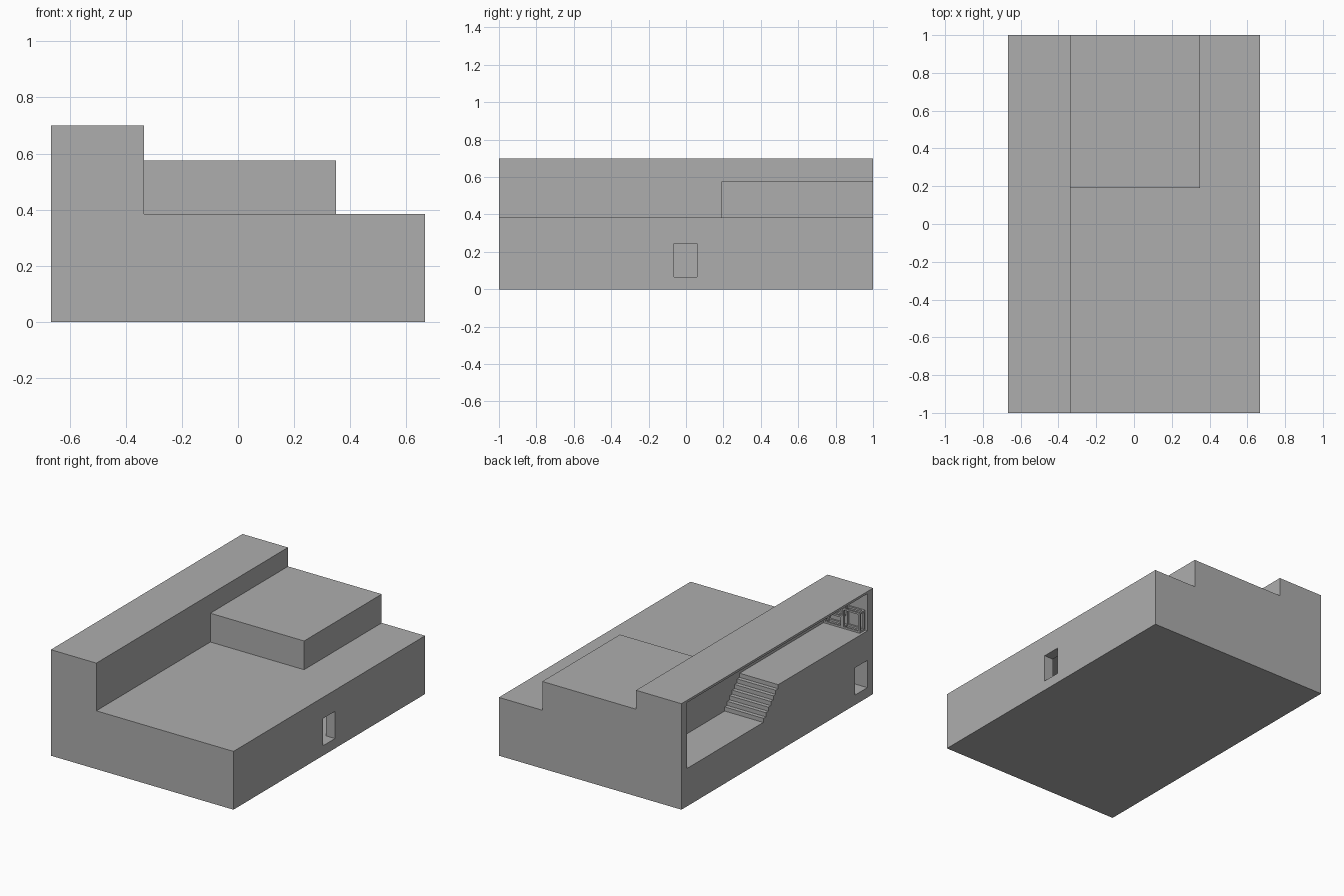
import bpy
import bmesh
from mathutils import Vector

cube = bpy.data.objects.get("Cube")
if cube:
    bpy.data.objects.remove(cube, do_unlink=True)

grey = bpy.data.materials.new("plain_grey")
grey.use_nodes = True
COLOUR = (0.42, 0.42, 0.42, 1)
grey.diffuse_color = COLOUR
grey.node_tree.nodes["Principled BSDF"].inputs["Base Color"].default_value = COLOUR


def finish(name, bm):
    bmesh.ops.recalc_face_normals(bm, faces=bm.faces)
    mesh = bpy.data.meshes.new(name)
    bm.to_mesh(mesh)
    bm.free()
    mesh.materials.append(grey)
    obj = bpy.data.objects.new(name, mesh)
    bpy.context.collection.objects.link(obj)
    return obj


def prism(name, outline, shift):
    """Extrude a closed outline of 3D points along a vector."""
    bm = bmesh.new()
    face = bm.faces.new([bm.verts.new(p) for p in outline])
    grown = bmesh.ops.extrude_face_region(bm, geom=[face])["geom"]
    verts = [v for v in grown if isinstance(v, bmesh.types.BMVert)]
    bmesh.ops.translate(bm, verts=verts, vec=Vector(shift))
    return finish(name, bm)


def add_box(bm, x, y, z):
    verts = bmesh.ops.create_cube(bm, size=1)["verts"]
    for v in verts:
        v.co = [lo + (c + 0.5) * (hi - lo) for c, (lo, hi) in zip(v.co, (x, y, z))]


def box(name, x, y, z):
    bm = bmesh.new()
    add_box(bm, x, y, z)
    return finish(name, bm)


def carve(obj, cutters):
    for c in cutters:
        c.hide_render = True
        mod = obj.modifiers.new(c.name, 'BOOLEAN')
        mod.operation = 'DIFFERENCE'
        mod.solver = 'EXACT'
        mod.object = c
    bpy.context.view_layer.update()
    graph = bpy.context.evaluated_depsgraph_get()
    mesh = bpy.data.meshes.new_from_object(obj.evaluated_get(graph))
    obj.modifiers.clear()
    obj.data = mesh
    for c in cutters:
        bpy.data.objects.remove(c, do_unlink=True)


W, L = 0.667, 1.0              # half width and half length
SPLIT, ROOF, TOP = -0.335, 0.385, 0.70
IN_X, IN_Y = 0.60, 0.94        # inner faces of the outer walls
BACK = -0.385                  # inner wall of the gallery
LOW, HIGH = 0.25, 0.44         # gallery floor levels

# Main body: low hall with a tall strip along one side
section = [(-W, 0), (W, 0), (W, ROOF), (SPLIT, ROOF), (SPLIT, TOP), (-W, TOP)]
body = prism("building", [(x, -L, z) for x, z in section], (0, 2 * L, 0))

# Gallery opening, whose lower outline forms two floors and a stair
steps, foot, head = 7, 0.146, -0.01
run, rise = (foot - head) / (steps - 1), (HIGH - LOW) / steps
outline = [(IN_Y, 0.685), (IN_Y, LOW)]
for i in range(steps):
    y = foot - i * run
    outline += [(y, LOW + i * rise), (y, LOW + (i + 1) * rise)]
outline += [(-IN_Y, HIGH), (-IN_Y, 0.685)]
gallery = prism("gallery_cutter", [(-0.8, y, z) for y, z in outline], (0.8 + BACK, 0, 0))

# Rooms, window and door
FLOOR, LINTEL = 0.065, 0.245
carve(body, [
    gallery,
    box("hall_cutter", (SPLIT, IN_X), (-IN_Y, IN_Y), (FLOOR, 0.32)),
    box("store_cutter", (-IN_X, BACK), (-IN_Y, -0.06), (FLOOR, 0.38)),
    box("window_cutter", (0.5, 0.8), (-0.063, 0.06), (FLOOR, LINTEL)),
    box("door_cutter", (-0.8, -0.5), (-IN_Y, -0.81), (FLOOR, LINTEL)),
])

# Raised roof block
box("roof_block", (SPLIT, 0.35), (0.19, L), (ROOF, 0.575))


# Open frames standing against the end wall of the gallery
def frame(name, x, y, z, t=0.012):
    bm = bmesh.new()
    spans = (x, y, z)
    for axis in range(3):
        a, b = [k for k in range(3) if k != axis]
        for p in ((spans[a][0], spans[a][0] + t), (spans[a][1] - t, spans[a][1])):
            for q in ((spans[b][0], spans[b][0] + t), (spans[b][1] - t, spans[b][1])):
                bar = [None] * 3
                bar[axis], bar[a], bar[b] = spans[axis], p, q
                add_box(bm, *bar)
    return finish(name, bm)


frame("tall_frame", (-0.65, -0.52), (-IN_Y, -0.885), (HIGH, 0.573))
frame("low_frame", (-0.52, BACK), (-IN_Y, -0.885), (HIGH, 0.52))
